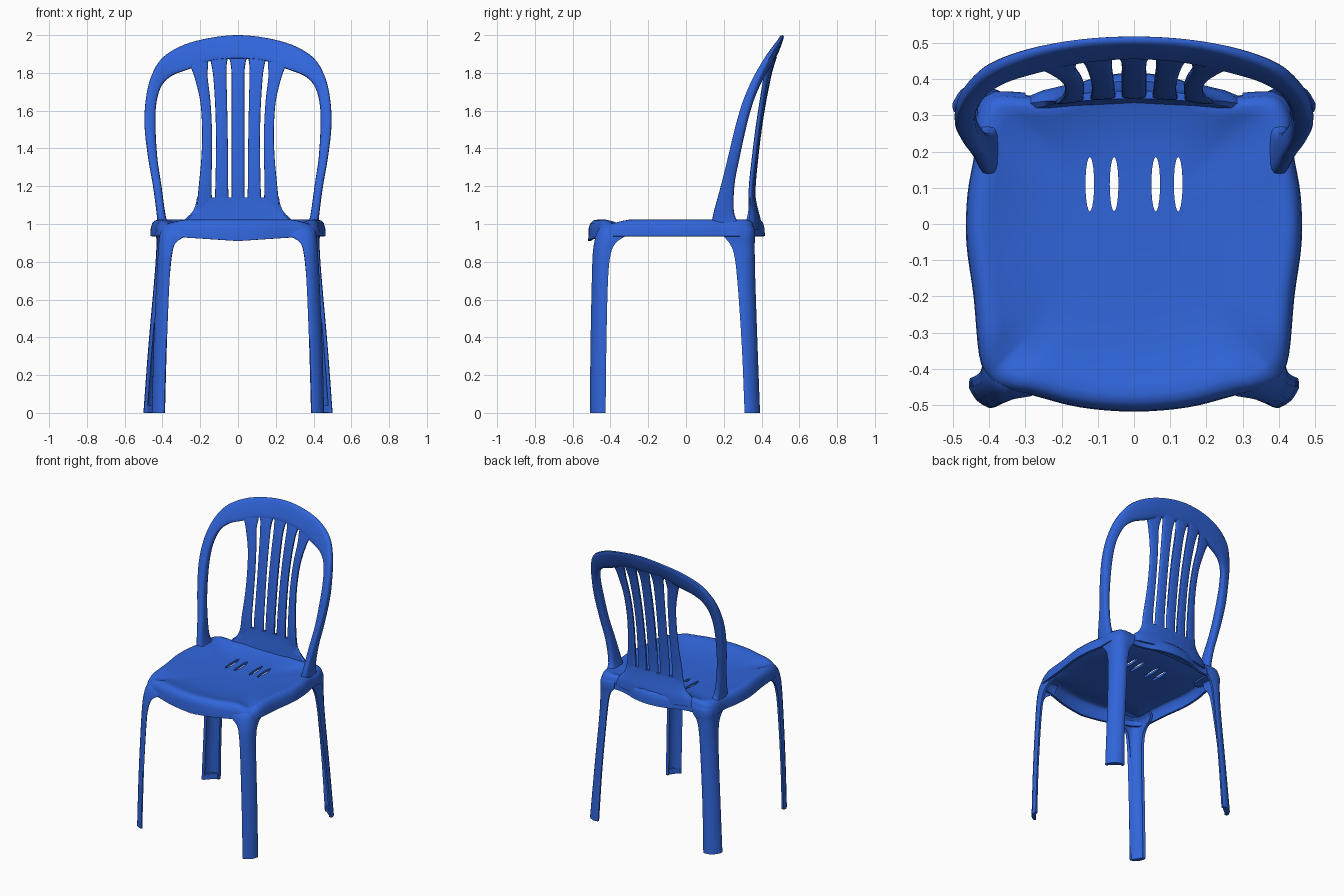
import bpy, bmesh, math
from mathutils import Vector

cube = bpy.data.objects.get("Cube")
if cube:
    bpy.data.objects.remove(cube, do_unlink=True)

BLUE = (0.03, 0.13, 0.70, 1.0)
blue = bpy.data.materials.new("blue plastic")
blue.use_nodes = True
blue.diffuse_color = BLUE
bsdf = blue.node_tree.nodes["Principled BSDF"]
bsdf.inputs["Base Color"].default_value = BLUE
bsdf.inputs["Roughness"].default_value = 0.5


def smooth_path(points, steps=4, closed=False):
    """Catmull-Rom interpolation through tuples of any length."""
    n = len(points)
    out = []
    for i in range(n if closed else n - 1):
        idx = [(i + k) % n if closed else min(max(i + k, 0), n - 1)
               for k in (-1, 0, 1, 2)]
        p = [points[k] for k in idx]
        for s in range(steps):
            t = s / steps
            out.append(tuple(
                b + 0.5 * t * (c - a + t * (2*a - 5*b + 4*c - d + t * (3*(b - c) + d - a)))
                for a, b, c, d in zip(*p)))
    if not closed:
        out.append(points[-1])
    return out


def loft(name, rings, closed=True, caps=True):
    """Skin a list of equal-length point rings."""
    bm = bmesh.new()
    rows = [[bm.verts.new(p) for p in ring] for ring in rings]
    count = len(rows[0])
    for a, b in zip(rows, rows[1:]):
        for j in range(count if closed else count - 1):
            k = (j + 1) % count
            bm.faces.new((a[j], a[k], b[k], b[j]))
    if caps:
        bm.faces.new(rows[0])
        bm.faces.new(rows[-1])
    bmesh.ops.recalc_face_normals(bm, faces=bm.faces)
    mesh = bpy.data.meshes.new(name)
    bm.to_mesh(mesh)
    bm.free()
    obj = bpy.data.objects.new(name, mesh)
    bpy.context.collection.objects.link(obj)
    mesh.materials.append(blue)
    return obj


def finish(obj, thickness=0):
    """Give shells a thickness, apply modifiers and smooth."""
    if thickness:
        mod = obj.modifiers.new("shell", "SOLIDIFY")
        mod.thickness = thickness
        mod.offset = 0
    bpy.ops.object.select_all(action="DESELECT")
    obj.select_set(True)
    bpy.context.view_layer.objects.active = obj
    for mod in list(obj.modifiers):
        bpy.ops.object.modifier_apply(modifier=mod.name)
    bpy.ops.object.shade_smooth_by_angle(angle=math.radians(45))


def oval(power=0.6, n=16):
    """Rounded-box section in unit coordinates."""
    for i in range(n):
        a = 2 * math.pi * i / n
        c, s = math.cos(a), math.sin(a)
        yield (math.copysign(abs(c) ** power, c), math.copysign(abs(s) ** power, s))


# Seat: dished shell with a rolled edge, a skirt and lowered front corners
half = [(0, -.51), (.15, -.498), (.28, -.465), (.35, -.45), (.395, -.42),
        (.42, -.36), (.435, -.2), (.455, -.05), (.452, .08), (.432, .2),
        (.43, .29), (.39, .35), (.28, .347), (.2, .362), (.11, .395), (0, .41)]
outline = smooth_path(half + [(-x, y) for x, y in half[-2:0:-1]], 4, True)
levels = [(.03, .975), (.3, .975), (.55, .98), (.75, .992), (.86, 1.008),
          (.92, 1.015), (.955, 1.012), (.98, 1.0), (.995, .975), (1, .935)]
rings = []
for scale, z in levels:
    ring = []
    for x, y in outline:
        drop = .025 * max(0, 1 - abs(x) / .38) if scale == 1 and y < -.4 else 0
        if .8 < scale < .99:
            drop += .02 * max(0, 1 - math.hypot(abs(x) - .395, y + .42) / .09)
        ring.append((x * scale, y * scale, z - drop))
    rings.append(ring)
seat = loft("seat", rings, caps=False)
bm = bmesh.new()
bm.from_mesh(seat.data)
bmesh.ops.holes_fill(bm, edges=[e for e in bm.edges if e.is_boundary
                                and e.verts[0].co.xy.length < .1])
bmesh.ops.recalc_face_normals(bm, faces=bm.faces)
bm.to_mesh(seat.data)
bm.free()
finish(seat, .016)

# Drain slots cut through the seat
cutters = []
for x in (-.122, -.055, .06, .122):
    bpy.ops.mesh.primitive_cylinder_add(vertices=20, radius=1, depth=.3, location=(x, .11, 1))
    cutter = bpy.context.object
    cutter.name = "slot_cutter"
    cutter.scale = (.012, .075, 1)
    cutter.hide_render = True
    mod = seat.modifiers.new("slot", "BOOLEAN")
    mod.operation = "DIFFERENCE"
    mod.object = cutter
    cutters.append(cutter)
finish(seat)
for cutter in cutters:
    bpy.data.objects.remove(cutter, do_unlink=True)

# Legs: chamfered angle sections, flaring into the skirt, with closed soles
# station: z, corner x, corner y, flange along x, flange along y, chamfer
front_leg = [(0, .447, -.5, .052, .072, .05), (.35, .438, -.497, .053, .073, .05),
             (.7, .423, -.49, .055, .075, .047), (.84, .415, -.485, .062, .085, .045),
             (.9, .411, -.477, .08, .105, .045), (.94, .406, -.467, .13, .15, .045),
             (.97, .398, -.452, .13, .15, .045), (.99, .38, -.43, .11, .13, .045)]
back_leg = [(0, .492, .383, .085, .07, .052), (.35, .466, .37, .075, .072, .05),
            (.7, .435, .358, .07, .085, .045), (.84, .425, .355, .075, .1, .04),
            (.9, .423, .355, .09, .125, .04), (.94, .424, .357, .12, .16, .04),
            (.975, .42, .352, .12, .16, .04), (1.0, .4, .335, .1, .14, .04)]


def leg_section(fx, fy, c):
    """Inward offsets from the corner, one flange end to the other."""
    return [(fx, .003), ((fx + c) / 2, 0), (c, 0), (.62 * c, .2 * c), (.38 * c, .38 * c),
            (.2 * c, .62 * c), (0, c), (0, (fy + c) / 2), (.003, fy)]


for name, stations, back in (("front", front_leg, 1), ("back", back_leg, -1)):
    for label, side in (("left", 1), ("right", -1)):
        rings = [[(side * (cx - u), cy + back * v, z) for u, v in leg_section(fx, fy, c)]
                 for z, cx, cy, fx, fy, c in smooth_path(stations, 4)]
        finish(loft(f"{name}_{label}_leg", rings, closed=False, caps=False), .018)
        sole = [[(x, y, z) for x, y, _ in rings[0]] for z in (.002, .04)]
        finish(loft(f"{name}_{label}_sole", sole))

# Back hoop: outer edge, inner edge, depth
arch = [(.428, .225, .98, .36, .225, .98, .18), (.43, .2, 1.045, .383, .2, 1.045, .115),
        (.45, .22, 1.2, .405, .22, 1.2, .072), (.476, .25, 1.35, .427, .255, 1.35, .062),
        (.495, .288, 1.52, .437, .295, 1.52, .057), (.488, .327, 1.66, .432, .332, 1.64, .052),
        (.46, .376, 1.78, .405, .372, 1.73, .047), (.40, .43, 1.88, .35, .404, 1.785, .042),
        (.29, .474, 1.947, .26, .428, 1.82, .036), (.15, .502, 1.985, .14, .452, 1.865, .03),
        (0, .51, 2.0, 0, .463, 1.875, .03)]
mirrored = [(-a, b, c, -d, e, f, g) for a, b, c, d, e, f, g in arch[-2::-1]]
rings = []
for s in smooth_path(arch + mirrored, 4):
    outer, inner, depth = Vector(s[:3]), Vector(s[3:6]), Vector((0, s[6] / 2, 0))
    rings.append([(outer + inner) / 2 + (outer - inner) / 2 * u + depth * v
                  for u, v in oval()])
finish(loft("back_hoop", rings))


def strip(name, stations):
    """Upright bowed plate; station: z, centre x, half width, y, thickness."""
    rings = []
    for z, cx, hw, y, th in smooth_path(stations, 4):
        ring = []
        for u, v in oval():
            x = cx + hw * u
            ring.append((x, y - .4 * x * x + v * th / 2, z))
        rings.append(ring)
    finish(loft(name, rings))


# Lower back panel rising from the rear edge of the seat
strip("back_panel", [(.97, 0, .31, .366, .07), (1.02, 0, .285, .366, .06),
                     (1.06, 0, .245, .363, .046), (1.10, 0, .225, .36, .032),
                     (1.14, 0, .217, .358, .022)])

# Five slats: the outer pair is waisted and flares into the hoop
LEAN = [(1.08, .358), (1.2, .358), (1.35, .372), (1.5, .39), (1.65, .414),
        (1.78, .44), (1.84, .456), (1.885, .471)]
INNER = [(.086, .038), (.086, .034), (.085, .032), (.086, .031),
         (.09, .032), (.096, .035), (.1, .04), (.103, .05)]
OUTER = [(.178, .042), (.174, .034), (.166, .028), (.164, .026),
         (.173, .027), (.196, .035), (.205, .047), (.2, .04)]
CENTRE = [(0, .034)] * 6 + [(0, .038), (0, .048)]
for name, shape, side in (("centre_slat", CENTRE, 1),
                          ("inner_left_slat", INNER, 1), ("inner_right_slat", INNER, -1),
                          ("outer_left_slat", OUTER, 1), ("outer_right_slat", OUTER, -1)):
    strip(name, [(z, side * cx, hw, y, .022) for (z, y), (cx, hw) in zip(LEAN, shape)])
